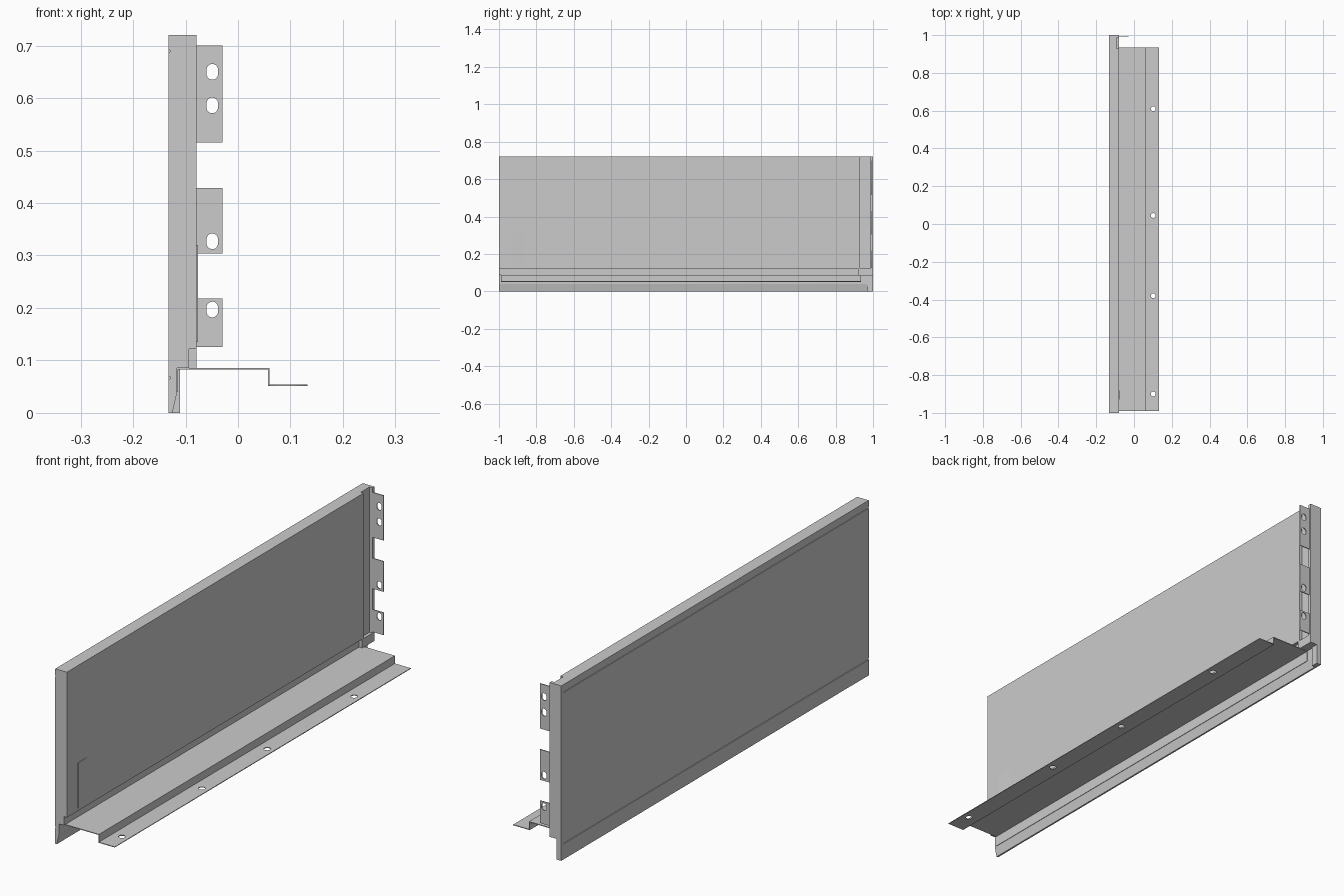
import bpy, bmesh, math

if "Cube" in bpy.data.objects:
    bpy.data.objects.remove(bpy.data.objects["Cube"])


def finish(name, bm):
    bmesh.ops.recalc_face_normals(bm, faces=bm.faces)
    me = bpy.data.meshes.new(name)
    bm.to_mesh(me)
    bm.free()
    ob = bpy.data.objects.new(name, me)
    bpy.context.collection.objects.link(ob)
    return ob


def extrude_profile(name, pts, y0, y1):
    """Closed xz outline swept along y."""
    bm = bmesh.new()
    face = bm.faces.new([bm.verts.new((x, y0, z)) for x, z in pts])
    res = bmesh.ops.extrude_face_region(bm, geom=[face])
    verts = [v for v in res["geom"] if isinstance(v, bmesh.types.BMVert)]
    bmesh.ops.translate(bm, verts=verts, vec=(0, y1 - y0, 0))
    return finish(name, bm)


def box(name, x0, x1, y0, y1, z0, z1):
    return extrude_profile(name, [(x0, z0), (x1, z0), (x1, z1), (x0, z1)], y0, y1)


def rect(x0, x1, y0, y1):
    return [(x0, y0), (x1, y0), (x1, y1), (x0, y1)]


def oval(cx, cy, rx, ry, straight=0.0, n=20):
    """Round hole, or a slot when straight > 0."""
    pts = []
    for i in range(n):
        a = 2 * math.pi * (i + 0.5) / n
        s = math.sin(a)
        pts.append((cx + rx * math.cos(a), cy + ry * s + math.copysign(straight, s)))
    return pts


def plate(name, loops, thick, loc, rot=(0, 0, 0)):
    """Flat sheet from an outline with hole loops."""
    cu = bpy.data.curves.new(name, 'CURVE')
    cu.dimensions = '2D'
    cu.fill_mode = 'BOTH'
    cu.extrude = thick / 2
    for pts in loops:
        sp = cu.splines.new('POLY')
        sp.points.add(len(pts) - 1)
        for p, (x, y) in zip(sp.points, pts):
            p.co = (x, y, 0, 1)
        sp.use_cyclic_u = True
    ob = bpy.data.objects.new(name, cu)
    ob.location, ob.rotation_euler = loc, rot
    bpy.context.collection.objects.link(ob)
    bpy.ops.object.select_all(action='DESELECT')
    ob.select_set(True)
    bpy.context.view_layer.objects.active = ob
    bpy.ops.object.convert(target='MESH')
    return ob


OUT, INN = -0.132, -0.079


def groove(z):
    return [(OUT, z + 0.003), (OUT + 0.002, z + 0.002), (OUT + 0.002, z - 0.002), (OUT, z - 0.003)]


# Upright wall with stepped foot and two shallow outer grooves
lip = [(OUT, 0), (-0.125, 0), (-0.116, 0.04), (-0.116, 0.086)]
extrude_profile("side_wall", lip + [(-0.093, 0.086), (-0.093, 0.122), (INN, 0.122),
                (INN, 0.72), (OUT, 0.72)] + groove(0.69) + groove(0.067), -1, 0.93)

# Narrower rear section of the wall
extrude_profile("rear_wall_section", lip + [(-0.092, 0.086), (-0.092, 0.72), (OUT, 0.72)]
                + groove(0.69) + groove(0.067), 0.93, 0.986)

# Rear end cap and the small block at its foot
extrude_profile("rear_end_cap", [(OUT, 0), (-0.111, 0), (-0.111, 0.085), (INN, 0.085),
                (INN, 0.72), (OUT, 0.72)], 0.986, 1.0)
box("rear_lip_block", -0.126, -0.111, 0.97, 0.986, 0, 0.085)
box("rear_foot_block", -0.094, INN, 0.92, 0.986, 0.085, 0.122)

# Front cover on the outer foot
box("front_foot_cover", OUT - 0.0007, OUT + 0.004, -1, -0.89, 0, 0.064)

# Slightly raised wedge on the inner face near the front
bm = bmesh.new()
lo = [bm.verts.new((x, y, 0.135)) for x, y in ((INN, -0.93), (-0.076, -0.93), (INN, -0.86))]
f = bm.faces.new(lo)
ext = bmesh.ops.extrude_face_region(bm, geom=[f])
bmesh.ops.translate(bm, vec=(0, 0, 0.185),
                    verts=[v for v in ext["geom"] if isinstance(v, bmesh.types.BMVert)])
finish("inner_latch_wedge", bm)

# Folded support ledge
T = 0.003
extrude_profile("support_ledge", [(-0.117, 0.04), (-0.114, 0.04), (-0.114, 0.086 - T),
                (0.060 - T, 0.086 - T), (0.060 - T, 0.051), (0.060, 0.051),
                (0.060, 0.086), (-0.117, 0.086)], -0.99, 0.935)

# Mounting flange with screw holes
plate("mounting_flange", [rect(0.058, 0.132, -0.99, 0.935)]
      + [oval(0.102, y, 0.013, 0.013) for y in (0.61, 0.045, -0.38, -0.90)],
      T, (0, 0, 0.0525))

# Rear fixing tabs with slotted holes
tabs = {"upper": (0.515, 0.70, (0.65, 0.586)),
        "middle": (0.304, 0.429, (0.327,)),
        "lower": (0.126, 0.218, (0.197,))}
for key, (z0, z1, holes) in tabs.items():
    plate(key + "_rear_tab", [rect(-0.084, -0.03, z0, z1)]
          + [oval(-0.049, z, 0.011, 0.011, 0.004) for z in holes],
          0.004, (0, 0.991, 0), (math.pi / 2, 0, 0))
